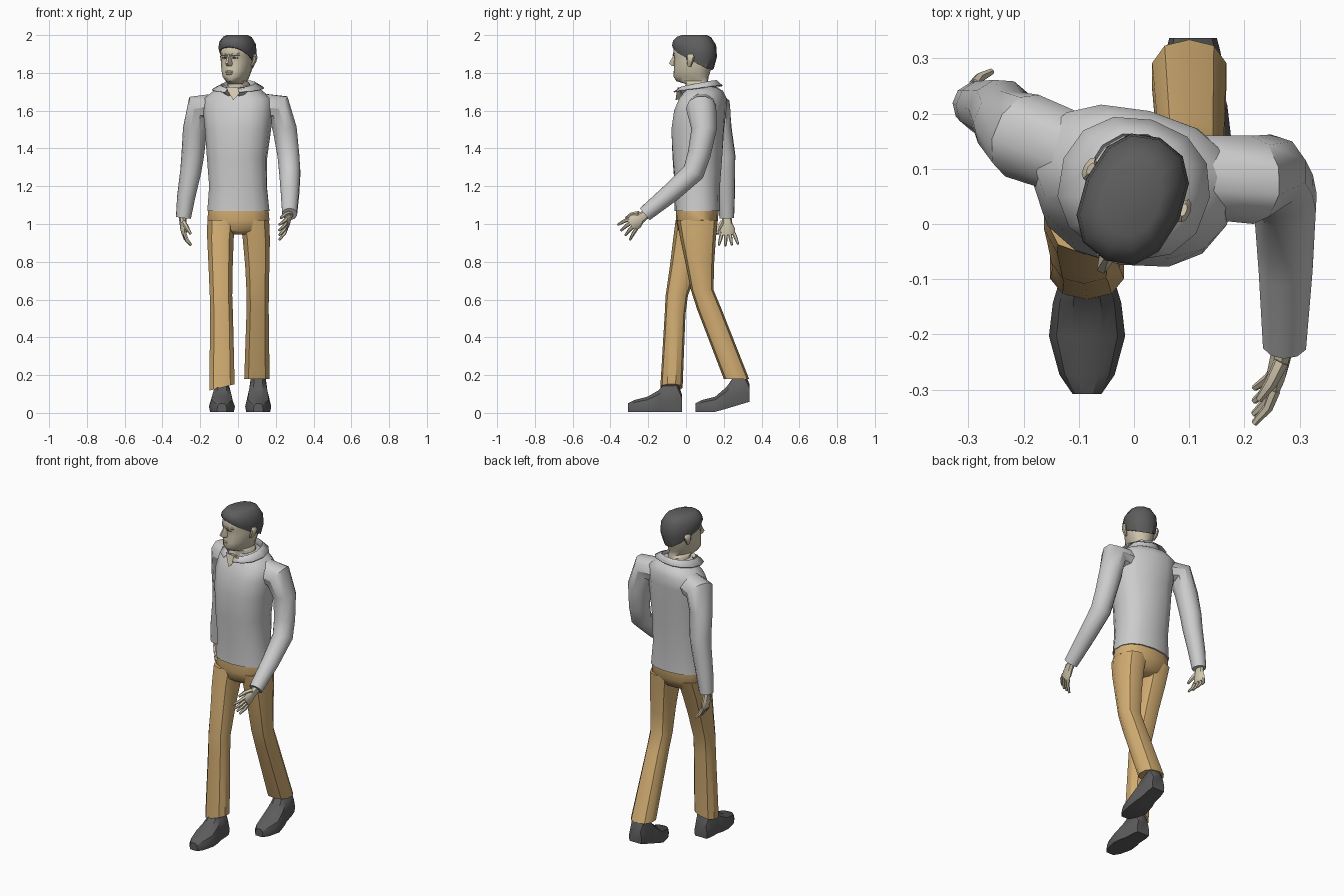
import bpy, bmesh, math
from mathutils import Vector as V

if "Cube" in bpy.data.objects:
    bpy.data.objects.remove(bpy.data.objects["Cube"])


def material(name, rgb):
    m = bpy.data.materials.new(name)
    m.diffuse_color = (*rgb, 1)
    m.use_nodes = True
    m.node_tree.nodes["Principled BSDF"].inputs["Base Color"].default_value = m.diffuse_color
    return m


TAN = material("tan_cloth", (0.65, 0.42, 0.17))
SKIN = material("skin_tone", (0.65, 0.58, 0.43))
DARK = material("dark_grey", (0.11, 0.11, 0.11))


def oval(cx, cy, z, rx, ry, n=12, yaw=0, dz=0, p=0.85, gap=0):
    """Ring of points, starting at the front (-y); dz raises the back, gap opens the front."""
    pts, q = [], math.radians(yaw)
    for i in range(n):
        a = 2 * math.pi * i / n if not gap else gap + (2 * math.pi - 2 * gap) * i / (n - 1)
        s, c = math.sin(a), math.cos(a)
        x = rx * math.copysign(abs(s) ** p, s)
        y = -ry * math.copysign(abs(c) ** p, c)
        pts.append(V((cx + x * math.cos(q) - y * math.sin(q),
                      cy + x * math.sin(q) + y * math.cos(q), z - dz * c)))
    return pts


def loft(bm, rings, closed=True, caps=True):
    rows = [[bm.verts.new(p) for p in r] for r in rings]
    n = len(rows[0])
    for a, b in zip(rows, rows[1:]):
        for i in range(n if closed else n - 1):
            j = (i + 1) % n
            bm.faces.new((a[i], a[j], b[j], b[i]))
    if caps and closed:
        bm.faces.new(rows[0])
        bm.faces.new(rows[-1])


def tube(bm, path, u, n=10):
    """Sweep along path entries (point, radius_u, radius_v)."""
    P = [V(p[0]) for p in path]
    rings, u = [], V(u)
    for i, (_, ru, rv) in enumerate(path):
        t = V((0, 0, 0))
        if i:
            t += (P[i] - P[i - 1]).normalized()
        if i < len(P) - 1:
            t += (P[i + 1] - P[i]).normalized()
        t.normalize()
        u = (u - t * u.dot(t)).normalized()
        v = t.cross(u)
        rings.append([P[i] + u * ru * math.cos(2 * math.pi * k / n)
                      + v * rv * math.sin(2 * math.pi * k / n) for k in range(n)])
    loft(bm, rings)


def finish(name, bm, mat=None, loc=(0, 0, 0), yaw=0, angle=38):
    bmesh.ops.recalc_face_normals(bm, faces=bm.faces)
    me = bpy.data.meshes.new(name)
    bm.to_mesh(me)
    bm.free()
    ob = bpy.data.objects.new(name, me)
    bpy.context.collection.objects.link(ob)
    ob.location, ob.rotation_euler.z = loc, math.radians(yaw)
    if mat:
        me.materials.append(mat)
    bpy.ops.object.select_all(action='DESELECT')
    ob.select_set(True)
    bpy.context.view_layer.objects.active = ob
    bpy.ops.object.shade_smooth_by_angle(angle=math.radians(angle))
    return ob


# shirt body, twisting toward the shoulders
bm = bmesh.new()
loft(bm, [oval(*r[:5], n=14, yaw=r[5]) for r in (
    (0.002, .06, 1.07, .168, .12, 0), (0, .06, 1.2, .155, .12, -2),
    (-.005, .06, 1.35, .16, .132, -6), (0, .062, 1.5, .175, .138, -10),
    (0, .075, 1.6, .185, .132, -13), (0, .09, 1.665, .18, .118, -14),
    (0, .095, 1.705, .13, .095, -15), (0, .075, 1.73, .08, .075, -15))])
finish("shirt_body", bm)

# sleeves: forward-swinging on +x, backward-swinging on -x
SLEEVES = {
    "left_sleeve": ((.12, .085, 1.62, .075), (.215, .08, 1.615, .08), (.248, .095, 1.5, .067),
                    (.266, .07, 1.37, .061), (.274, .04, 1.275, .059),
                    (.275, -.08, 1.165, .051), (.273, -.218, 1.052, .041)),
    "right_sleeve": ((-.11, .125, 1.62, .075), (-.203, .16, 1.615, .08), (-.228, .18, 1.5, .064),
                     (-.24, .203, 1.36, .06), (-.25, .206, 1.28, .056),
                     (-.275, .212, 1.14, .048), (-.289, .216, 1.033, .04))}
for name, pts in SLEEVES.items():
    bm = bmesh.new()
    tube(bm, [(p[:3], p[3], p[3]) for p in pts], (0, 1, 0))
    finish(name, bm)


# hands: d along the fingers, s toward the thumb, c toward the palm side
def hand(name, w, d, s, c, k=1.12):
    w, d, s, c = V(w), V(d).normalized() * k, V(s).normalized() * k, V(c).normalized() * k
    bm = bmesh.new()
    tube(bm, [(w - d * .02, .024, .02), (w + d * .02, .028, .019),
              (w + d * .05, .041, .018), (w + d * .077, .038, .012)], s, 8)
    for i in range(4):
        o = s * (.028 - .019 * i)
        a = w + d * .068 + o
        b = a + d * (.034 - .004 * abs(i - 1)) + o * .3 + c * .006
        e = b + d * .028 + o * .3 + c * .018
        tube(bm, [(a, .0105, .0105), (b, .0095, .0095), (e, .006, .006)], s, 6)
    a = w + d * .015 + s * .022
    b = a + d * .03 + s * .02 + c * .012
    tube(bm, [(a, .014, .014), (b, .012, .012), (b + d * .03 + s * .006 + c * .014, .007, .007)], c, 6)
    finish(name, bm, SKIN)


hand("left_hand", (.27, -.222, 1.045), (-.18, -.75, -.55), (0, -.55, .75), (-1, .1, -.3))
hand("right_hand", (-.293, .216, 1.027), (.1, .06, -1), (.1, -1, 0), (1, 0, .1))

# collar, open at the front
bm = bmesh.new()
loft(bm, [oval(0, .065, z, rx, ry, 13, -15, dz, .9, math.radians(14)) for z, rx, ry, dz in (
    (1.69, .075, .085, .01), (1.742, .09, .1, .02), (1.718, .138, .128, .018))], closed=False)
m = finish("shirt_collar", bm).modifiers.new("thickness", 'SOLIDIFY')
m.thickness = .006

# bare skin in the open neck
bm = bmesh.new()
a, b, c, d = [bm.verts.new(p) for p in ((-.065, -.025, 1.722), (.035, -.045, 1.722),
                                        (-.025, -.056, 1.655), (-.01, .06, 1.69))]
for f in ((a, b, c), (a, b, d), (b, c, d), (a, c, d)):
    bm.faces.new(f)
finish("open_neck", bm, SKIN)

# trouser seat
bm = bmesh.new()
loft(bm, [oval(*r, n=14) for r in ((0.002, .06, 1.085, .162, .112), (0.002, .058, 1.02, .168, .112),
                                   (0, .05, .965, .13, .09), (0, .045, .945, .06, .06))])
finish("trouser_seat", bm, TAN)

# trouser legs: (centre x, front y, back y, z, half width)
LEGS = {
    "right_trouser_leg": ((-.088, -.055, .16, 1.02, .078), (-.093, -.068, .12, .92, .073),
                          (-.092, -.085, .065, .78, .067), (-.09, -.108, .01, .62, .062),
                          (-.087, -.113, -.003, .52, .063), (-.085, -.136, -.018, .135, .07)),
    "left_trouser_leg": ((.088, -.048, .168, 1.02, .08), (.097, -.03, .158, .92, .075),
                         (.102, .0, .148, .78, .067), (.104, .026, .146, .65, .062),
                         (.104, .058, .188, .55, .061), (.1, .2, .334, .18, .07))}
for name, pts in LEGS.items():
    bm = bmesh.new()
    rings = [oval(x, (f + b) / 2, z, w, (b - f) / 2, 10) for x, f, b, z, w in pts]
    if name.startswith("right"):
        for p in rings[-1]:
            p.z += .25 * (p.x + .085)
    loft(bm, rings)
    finish(name, bm, TAN)


# shoes: stations (distance from toe, half width, height), heel lifted by slope k
def shoe(name, x, toe, k):
    bm, rings = bmesh.new(), []
    for t, w, h in ((0, .026, .045), (.035, .05, .062), (.105, .069, .08), (.165, .062, .115),
                    (.195, .053, .15), (.26, .05, .165), (.287, .043, .09)):
        lift = .006 + k * max(0, t - .11)
        rings.append([V((x + a * w, toe + t, lift + b * h)) for a, b in (
            (-.92, 0), (-1, .35), (-.8, .8), (-.4, 1), (.4, 1), (.8, .8), (1, .35), (.92, 0))])
    loft(bm, rings)
    finish(name, bm, DARK, angle=30)


shoe("right_shoe", -.085, -.308, 0)
shoe("left_shoe", .107, .05, .3)

# head and neck: (z, front y, back y, half width), turned to the side
HEAD = dict(loc=(0, .05, 0), yaw=-24)
bm = bmesh.new()
loft(bm, [oval(0, (f + b) / 2, z, w, (b - f) / 2, 14) for z, f, b, w in (
    (1.66, -.05, .06, .056), (1.742, -.052, .072, .056), (1.756, -.108, .07, .045),
    (1.78, -.122, .072, .06), (1.81, -.118, .08, .071), (1.85, -.115, .095, .078),
    (1.885, -.115, .1, .08), (1.9, -.122, .1, .08), (1.95, -.114, .1, .078), (1.985, -.08, .08, .05))])
finish("head", bm, SKIN, **HEAD)

# nose, lips and brows
bm = bmesh.new()
loft(bm, [[V((sx * w, y, z)) for sx, y in ((-1, -.1), (-.35, t), (.35, t), (1, -.1))]
          for z, w, t in ((1.9, .01, -.122), (1.85, .02, -.15), (1.836, .018, -.135))])
for z, r in ((1.806, .007), (1.796, .008)):
    tube(bm, [((-.026, -.109, z), .003, .003), ((0, -.121, z), r, r), ((.026, -.109, z), .003, .003)],
         (0, 0, 1), 6)
for s in (-1, 1):
    tube(bm, [((s * .014, -.12, 1.895), .006, .006), ((s * .055, -.098, 1.899), .006, .006)], (0, 0, 1), 6)
finish("face_features", bm, SKIN, **HEAD)

# eyes
bm = bmesh.new()
for s in (-1, 1):
    tube(bm, [((s * .018, -.112, 1.88), .004, .004), ((s * .044, -.1, 1.88), .004, .004)], (0, 0, 1), 6)
finish("eyes", bm, DARK, **HEAD)

# ears
bm = bmesh.new()
for s in (-1, 1):
    tube(bm, [((s * .08, .0, 1.835), .01, .006), ((s * .09, .008, 1.86), .018, .01),
              ((s * .095, .014, 1.885), .022, .01), ((s * .092, .014, 1.9), .012, .006)], (0, 1, 0), 8)
finish("ears", bm, SKIN, **HEAD)

# hair cap, lower at the back
bm = bmesh.new()
loft(bm, [oval(0, (f + b) / 2, (zf + zb) / 2, w, (b - f) / 2, 12, dz=(zb - zf) / 2)
          for zf, zb, f, b, w in (
    (1.938, 1.815, -.121, .098, .085), (1.95, 1.88, -.127, .116, .092),
    (1.972, 1.945, -.122, .112, .087), (1.992, 1.988, -.1, .085, .068), (2.0, 2.0, -.075, .06, .05))])
finish("hair", bm, DARK, **HEAD)
